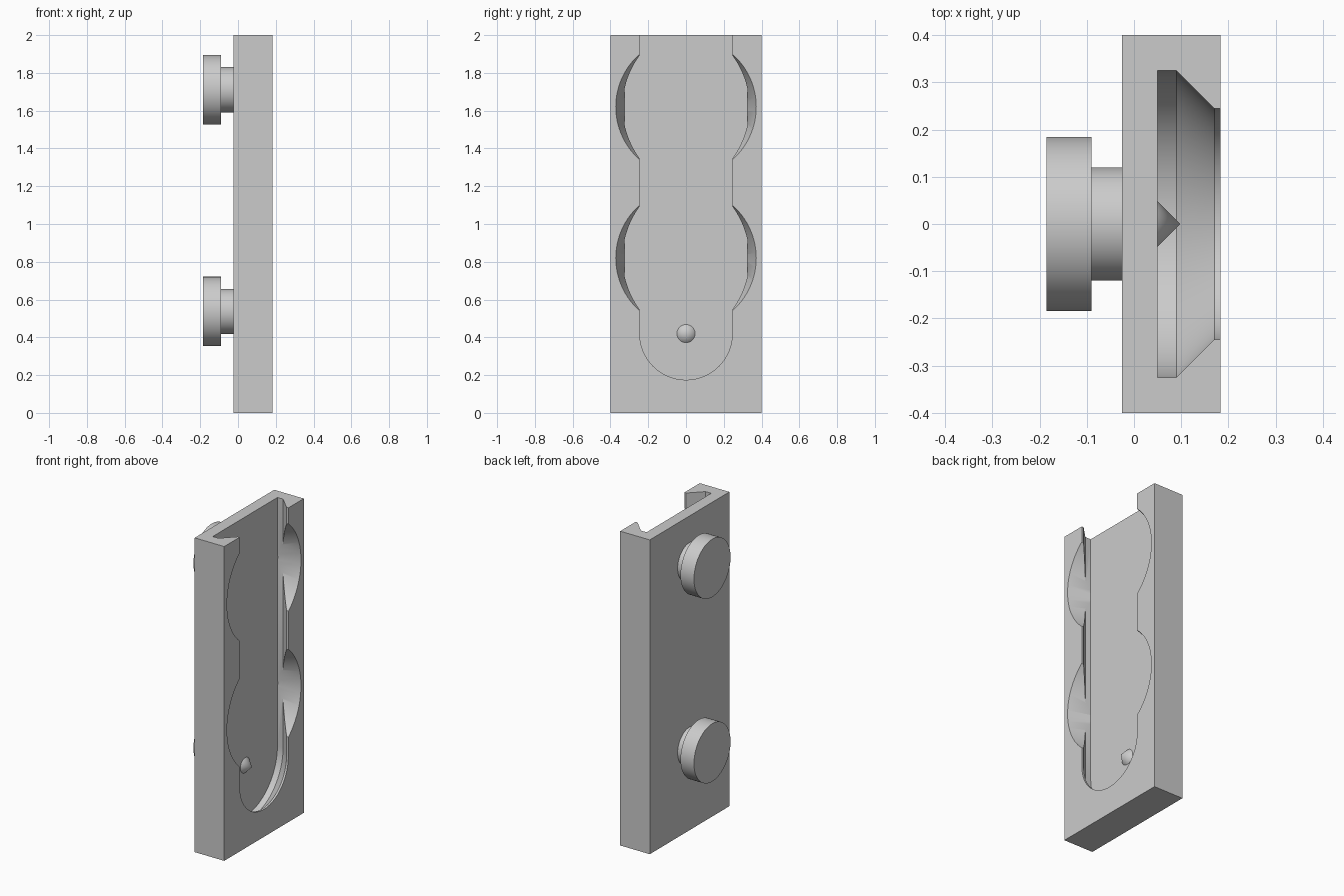
import bpy, bmesh, math

if "Cube" in bpy.data.objects:
    bpy.data.objects.remove(bpy.data.objects["Cube"])

grey = bpy.data.materials.new("light grey plastic")
grey.diffuse_color = (0.6, 0.6, 0.6, 1)
grey.use_nodes = True
grey.node_tree.nodes["Principled BSDF"].inputs["Base Color"].default_value = grey.diffuse_color


def make_object(name, bm):
    bmesh.ops.recalc_face_normals(bm, faces=bm.faces)
    mesh = bpy.data.meshes.new(name)
    bm.to_mesh(mesh)
    bm.free()
    mesh.materials.append(grey)
    obj = bpy.data.objects.new(name, mesh)
    bpy.context.collection.objects.link(obj)
    return obj


def loft(name, rings, cap_start=True):
    """Skin a list of matching closed rings; one-point rings become a tip."""
    bm = bmesh.new()
    loops = [[bm.verts.new(p) for p in ring] for ring in rings]
    n = len(loops[0])
    for a, b in zip(loops, loops[1:]):
        for i in range(n):
            j = (i + 1) % n
            if len(b) == 1:
                bm.faces.new((a[i], a[j], b[0]))
            else:
                bm.faces.new((a[i], a[j], b[j], b[i]))
    if cap_start:
        bm.faces.new(loops[0])
    if len(loops[-1]) > 1:
        bm.faces.new(loops[-1])
    return make_object(name, bm)


def circle(x, r, z, n=96):
    if r == 0:
        return [(x, 0, z)]
    return [(x, r * math.cos(2 * math.pi * i / n), z + r * math.sin(2 * math.pi * i / n))
            for i in range(n)]


def u_shape(x, r, z, top, n=48):
    arc = [(x, r * math.cos(math.pi + math.pi * i / n), z + r * math.sin(math.pi + math.pi * i / n))
           for i in range(n + 1)]
    return arc + [(x, r, top), (x, -r, top)]


def smooth(obj):
    bpy.ops.object.select_all(action='DESELECT')
    obj.select_set(True)
    bpy.context.view_layer.objects.active = obj
    bpy.ops.object.shade_smooth_by_angle(angle=math.radians(25))


BACK, FLOOR, FACE = -0.025, 0.05, 0.183

# Plate
bm = bmesh.new()
bmesh.ops.create_cube(bm, size=1)
for v in bm.verts:
    v.co = (FACE if v.co.x > 0 else BACK, v.co.y * 0.8, v.co.z * 2 + 1)
plate = make_object("slotted_plate", bm)

# Undercut slot open at the top, plus two flared entry holes
cutters = [loft("slot_cutter", [u_shape(x, r, 0.42, 2.1) for x, r in
                                ((FLOOR, 0.325), (0.09, 0.325), (0.17, 0.245), (0.21, 0.245))])]
for z in (0.82, 1.62):
    cutters.append(loft("entry_hole_cutter",
                        [circle(0.052, 0.3257, z), circle(0.21, 0.3815, z)]))
bpy.context.view_layer.objects.active = plate
for cutter in cutters:
    mod = plate.modifiers.new("cut", 'BOOLEAN')
    mod.operation = 'DIFFERENCE'
    mod.solver = 'EXACT'
    mod.object = cutter
    bpy.ops.object.modifier_apply(modifier=mod.name)
    bpy.data.objects.remove(cutter)
smooth(plate)

# Pointed locating bump on the slot floor
smooth(loft("locating_bump", [circle(FLOOR, 0.048, 0.42, 48), circle(0.098, 0, 0.42)], False))

# Mounting knobs on the back
for name, z in (("lower_knob", 0.537), ("upper_knob", 1.711)):
    smooth(loft(name, [circle(x, r, z) for x, r in
                       ((BACK, 0.12), (-0.09, 0.12), (-0.09, 0.184), (-0.185, 0.184))], False))
